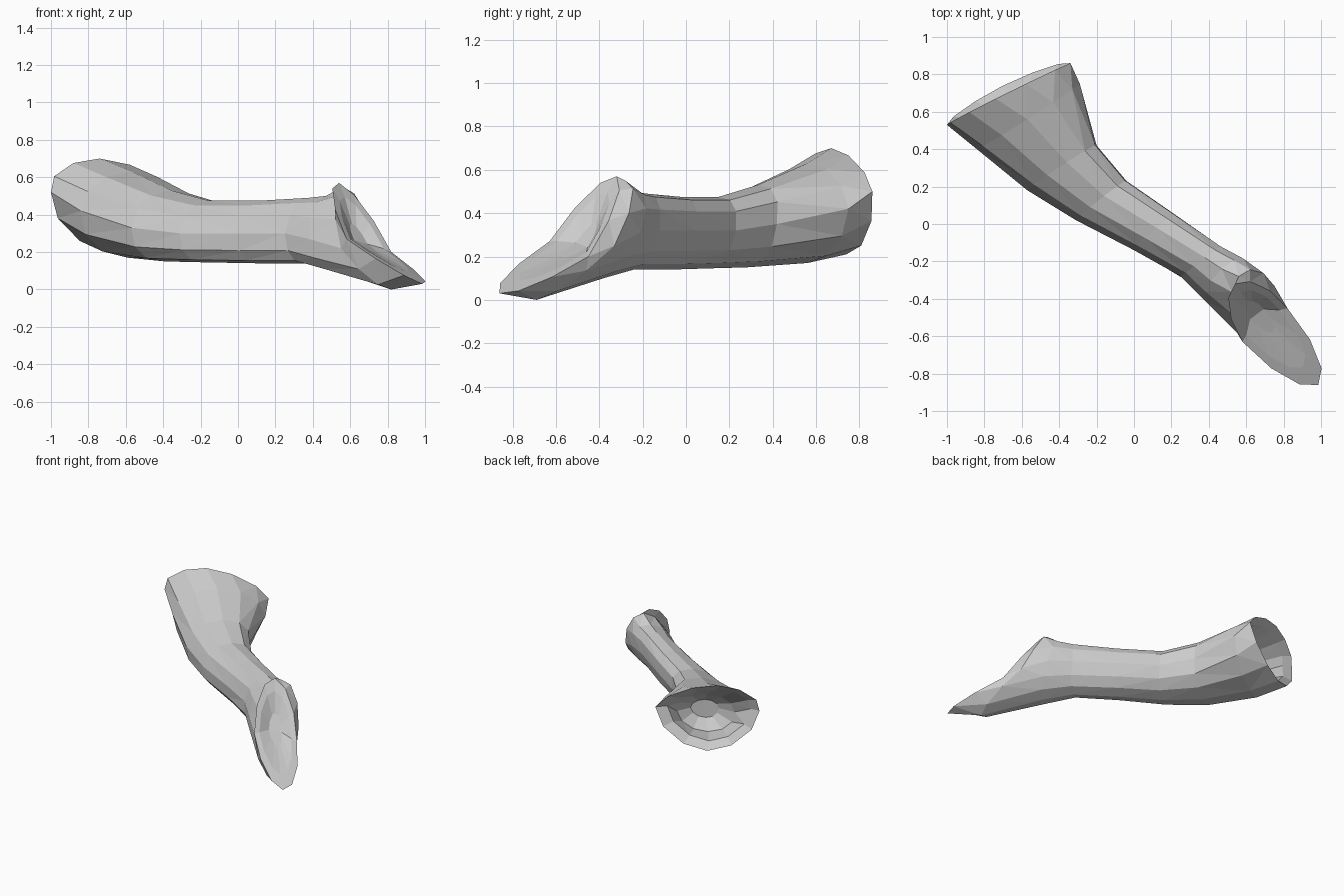
import bpy, bmesh, math
from mathutils import Vector

cube = bpy.data.objects.get("Cube")
if cube:
    bpy.data.objects.remove(cube)

SIDES = 12

# One light grey for the whole horn
grey = bpy.data.materials.new("light grey")
grey.use_nodes = True
grey.diffuse_color = (0.6, 0.6, 0.6, 1)
grey.node_tree.nodes["Principled BSDF"].inputs["Base Color"].default_value = (0.6, 0.6, 0.6, 1)


def ring(left, right, top, bottom, power=0.88):
    """Rounded section through four extreme points."""
    l, r, t, b = map(Vector, (left, right, top, bottom))
    c = (l + r) / 2
    points = []
    for i in range(SIDES):
        a = math.tau * i / SIDES
        u, v = math.cos(a), math.sin(a)
        side = (r if u > 0 else l) - c
        rise = (t if v > 0 else b) - c
        points.append(c + side * abs(u) ** power + rise * abs(v) ** power)
    return points


def inset(points, scale, push=(0, 0, 0)):
    """Shrunken, shifted copy of a section."""
    c = sum(points, Vector()) / len(points)
    return [c + (p - c) * scale + Vector(push) for p in points]


# Outer sections from the bell to the slanted mouthpiece
sections = [
    ring((-1, .53, .52), (-.34, .86, .5), (-.74, .67, .70), (-.70, .74, .21), 1.13),
    ring((-.84, .40, .42), (-.29, .75, .42), (-.57, .56, .63), (-.59, .56, .17), 1),
    ring((-.57, .18, .33), (-.2, .42, .35), (-.36, .33, .53), (-.39, .28, .15)),
    ring((-.31, .02, .30), (-.04, .23, .32), (-.16, .15, .475), (-.18, .1, .145)),
    ring((.0, -.14, .30), (.22, .05, .32), (.12, -.02, .475), (.1, -.06, .14)),
    ring((.25, -.28, .30), (.46, -.12, .32), (.38, -.18, .49), (.36, -.24, .14)),
    ring((.38, -.41, .27), (.61, -.21, .31), (.47, -.24, .5), (.52, -.38, .10)),
    ring((.55, -.58, .22), (.75, -.33, .25), (.56, -.28, .55), (.82, -.69, 0), 1.05),
    ring((.58, -.63, .27), (.82, -.45, .2), (.54, -.32, .57), (.985, -.86, .03), 1.05),
]
bell, flare, mouth = sections[0], sections[1], sections[-1]

# Shallow hollow of the bell comes first, dished mouthpiece last
loft = [inset(flare, .3, (.05, -.05, 0)), inset(flare, .62), inset(bell, .8, (.02, -.04, 0))]
loft += sections
loft += [inset(mouth, .75, (-.02, .02, 0)), inset(mouth, .3, (-.07, .08, -.01))]

# Skin the sections and close both hollows
bm = bmesh.new()
rows = [[bm.verts.new(p) for p in points] for points in loft]
for row, following in zip(rows, rows[1:]):
    for i in range(SIDES):
        j = (i + 1) % SIDES
        bm.faces.new((row[i], row[j], following[j], following[i]))
bm.faces.new(rows[0])
bm.faces.new(rows[-1])
bmesh.ops.recalc_face_normals(bm, faces=bm.faces)
bmesh.ops.triangulate(bm, faces=bm.faces)

mesh = bpy.data.meshes.new("horn_body")
bm.to_mesh(mesh)
bm.free()
mesh.materials.append(grey)
bpy.context.collection.objects.link(bpy.data.objects.new("horn_body", mesh))
